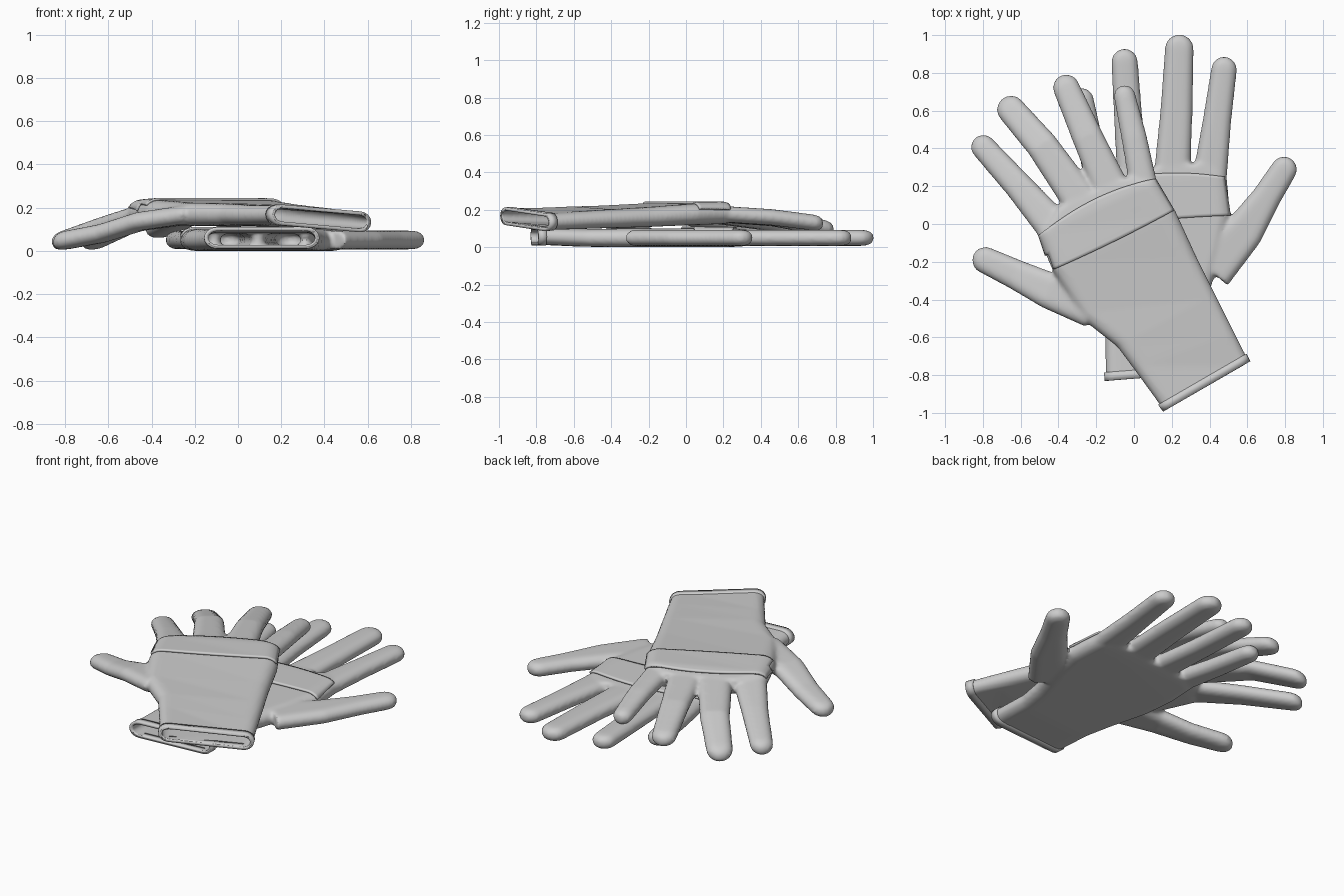
import bpy, bmesh, math
from mathutils import Vector
from mathutils.bvhtree import BVHTree

if "Cube" in bpy.data.objects:
    bpy.data.objects.remove(bpy.data.objects["Cube"])

UP = Vector((0, 0, 1))


def section(L, R, h, n=10):
    """Flat rounded (stadium) ring spanning from point L to point R, half thickness h."""
    L, R = Vector(L), Vector(R)
    c, a = (L + R) / 2, (R - L)
    w = a.length / 2
    a.normalize()
    up = (UP - a * a.z).normalized()
    k = min(h * 1.25, w)
    pts = []
    for side in (1, -1):
        for i in range(n + 1):
            t = -math.pi / 2 + math.pi * i / n
            pts.append(c + a * side * (w - k + k * math.cos(t)) + up * side * h * math.sin(t))
    return pts


def loft(bm, rings, caps=True):
    """Skin a list of equal rings."""
    vs = [[bm.verts.new(p) for p in r] for r in rings]
    faces = []
    for r, s in zip(vs, vs[1:]):
        for i in range(len(r)):
            j = (i + 1) % len(r)
            faces.append(bm.faces.new((r[i], r[j], s[j], s[i])))
    if caps:
        faces += [bm.faces.new(vs[0]), bm.faces.new(vs[-1])]
    bmesh.ops.recalc_face_normals(bm, faces=faces)


def finger(bm, stations, h):
    """Flattened tube with round tip; stations are (x, y, z, half width)."""
    pts = [(Vector(s[:3]), s[3]) for s in stations]
    rings = []
    for i, (p, r) in enumerate(pts):
        d = (pts[min(i + 1, len(pts) - 1)][0] - pts[max(i - 1, 0)][0])
        side = Vector((d.y, -d.x, 0)).normalized()
        rings.append(section(p - side * r, p + side * r, h))
    d.normalize()
    for a in (20, 40, 58, 74, 85):
        c, s = math.cos(math.radians(a)), math.sin(math.radians(a))
        q = p + d * r * 0.95 * s
        rings.append(section(q - side * r * c, q + side * r * c, h * c ** 0.6))
    loft(bm, rings)


def make(name, bm):
    me = bpy.data.meshes.new(name)
    bm.to_mesh(me)
    bm.free()
    ob = bpy.data.objects.new(name, me)
    bpy.context.collection.objects.link(ob)
    return ob


def smooth(ob):
    bpy.ops.object.select_all(action='DESELECT')
    ob.select_set(True)
    bpy.context.view_layer.objects.active = ob
    bpy.ops.object.shade_smooth_by_angle(angle=math.radians(40))


def thicken(ob, t, offset):
    m = ob.modifiers.new("cloth", 'SOLIDIFY')
    m.thickness, m.offset = t, offset


def bezier(p, t):
    a, b, c = (Vector(q) for q in p)
    return a * (1 - t) ** 2 + b * 2 * t * (1 - t) + c * t * t


def glove(name, palm, fingers, h_finger, near, far):
    # hand: palm and fingers fused into one skin
    bm = bmesh.new()
    L0, R0 = Vector(palm[0][0]), Vector(palm[0][1])
    L1, R1 = Vector(palm[1][0]), Vector(palm[1][1])
    ext = section(L0 + (L0 - L1) * 0.25, R0 + (R0 - R1) * 0.25, palm[0][2])
    loft(bm, [ext] + [section(*s) for s in palm])
    for f in fingers:
        finger(bm, f, h_finger)
    ob = make(name + "_hand", bm)
    m = ob.modifiers.new("fuse", 'REMESH')
    m.mode, m.voxel_size = 'VOXEL', 0.011
    m = ob.modifiers.new("soften", 'SMOOTH')
    m.factor, m.iterations = 0.5, 8
    dg = bpy.context.evaluated_depsgraph_get()
    me = bpy.data.meshes.new_from_object(ob.evaluated_get(dg))
    ob.modifiers.clear()

    # open wrist, cut straight at the cuff line
    bm = bmesh.new()
    bm.from_mesh(me)
    a = R0 - L0
    out = Vector((a.y, -a.x, 0))
    if out.dot(L0 - L1) < 0:
        out = -out
    bmesh.ops.bisect_plane(bm, geom=bm.verts[:] + bm.edges[:] + bm.faces[:],
                           plane_co=L0, plane_no=out, clear_outer=True)
    tree = BVHTree.FromBMesh(bm)
    bm.to_mesh(me)
    bm.free()
    ob.data = me
    thicken(ob, 0.012, -1)
    smooth(ob)

    # cuff hem
    bm = bmesh.new()
    pad = a.normalized() * 0.007
    rings = []
    for k in (0, 0.045):
        l = L0 + (L1 - L0).normalized() * k
        r = R0 + (R1 - R0).normalized() * k
        rings.append(section(l - pad, r + pad, palm[0][2] + 0.005))
    loft(bm, rings, caps=False)
    hem = make(name + "_cuff_hem", bm)
    thicken(hem, 0.017, -1)
    smooth(hem)

    # raised knuckle band draped on the back of the hand
    bm = bmesh.new()
    nu, nv = 44, 14
    grid = []
    for j in range(nv + 1):
        row = []
        for i in range(nu + 1):
            p = bezier(near, i / nu).lerp(bezier(far, i / nu), j / nv)
            hit = tree.ray_cast(Vector((p.x, p.y, 1)), -UP)[0]
            row.append(bm.verts.new(hit) if hit else None)
        grid.append(row)
    for j in range(nv):
        for i in range(nu):
            q = (grid[j][i], grid[j][i + 1], grid[j + 1][i + 1], grid[j + 1][i])
            if all(q):
                f = bm.faces.new(q)
                f.normal_update()
                if f.normal.z < 0:
                    f.normal_flip()
    band = make(name + "_knuckle_band", bm)
    thicken(band, 0.011, 1)
    smooth(band)


# lower glove, lying flat
z = 0.05
palm = [((-.15, -.83, .06), (.37, -.79, .06), .045), ((-.155, -.57, z), (.37, -.53, z), .047),
        ((-.19, -.40, z), (.40, -.36, z), .049), ((-.25, -.17, z), (.47, -.14, z), .05),
        ((-.27, .03, z), (.51, .05, z), .05), ((-.26, .20, z), (.49, .27, z), .048),
        ((-.19, .26, z), (.43, .33, z), .044)]
fingers = [
    [(-.17, .16, z, .08), (-.23, .42, z, .07), (-.275, .66, z, .062)],
    [(.0, .22, z, .09), (-.03, .55, z, .076), (-.05, .86, z, .071)],
    [(.20, .24, z, .098), (.225, .60, z, .086), (.24, .93, z, .077)],
    [(.40, .24, z, .092), (.44, .55, z, .076), (.477, .82, z, .069)],
    [(.40, -.24, z, .13), (.585, -.035, z, .105), (.70, .14, z, .078), (.795, .29, z, .07)]]
glove("lower_glove", palm, fingers, .043,
      [(-.26, -.03, 0), (.1, .03, 0), (.505, .045, 0)], [(-.25, .19, 0), (.1, .31, 0), (.475, .25, 0)])

# upper glove, draped over the lower one
palm = [((.16, -.99, .17), (.61, -.73, .13), .043), ((.0, -.77, .168), (.53, -.57, .14), .047),
        ((-.09, -.65, .17), (.43, -.37, .15), .05), ((-.28, -.50, .17), (.33, -.17, .16), .053),
        ((-.43, -.25, .178), (.22, .07, .175), .057), ((-.51, -.06, .172), (.12, .23, .18), .055),
        ((-.42, .08, .17), (.0, .26, .175), .046)]
fingers = [
    [(.055, .18, .178, .075), (.0, .46, .16, .068), (-.05, .68, .132, .058)],
    [(-.11, .16, .178, .098), (-.25, .47, .155, .082), (-.36, .725, .105, .071)],
    [(-.28, .12, .175, .098), (-.49, .42, .135, .084), (-.655, .61, .055, .075)],
    [(-.42, -.02, .172, .095), (-.61, .20, .115, .076), (-.80, .41, .05, .066)],
    [(-.22, -.42, .168, .13), (-.455, -.35, .135, .097), (-.63, -.265, .08, .08), (-.79, -.19, .05, .071)]]
glove("upper_glove", palm, fingers, .043,
      [(-.435, -.245, 0), (-.1, -.1, 0), (.208, .07, 0)], [(-.5, -.06, 0), (-.21, .18, 0), (.11, .235, 0)])
